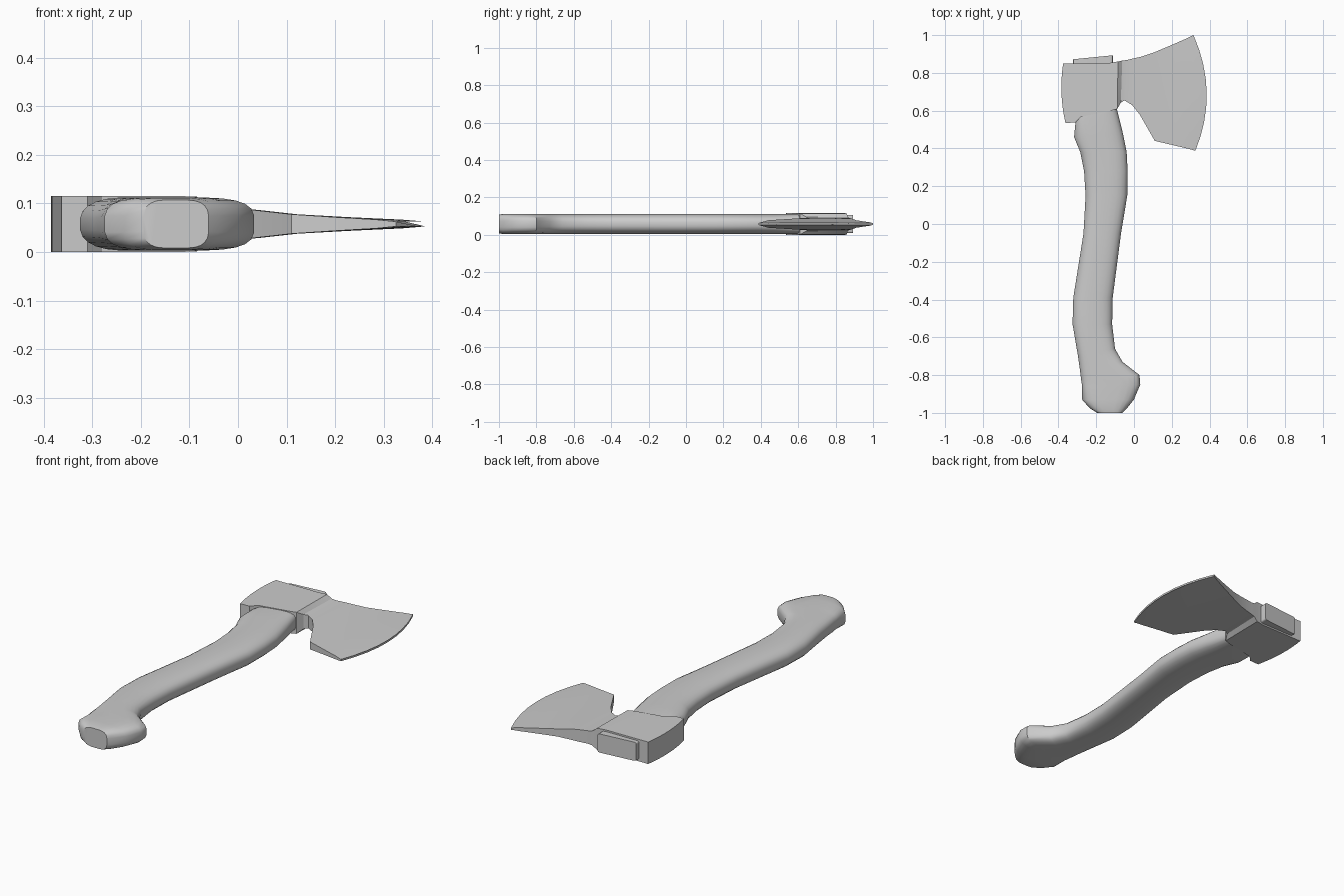
import bpy, bmesh, math

ZC = 0.0575  # mid-plane height shared by all parts


def loft(name, rings, closed_caps=True, angle=35):
    """Skin a list of equal-length closed rings and cap both ends."""
    bm = bmesh.new()
    vr = [[bm.verts.new(p) for p in r] for r in rings]
    n = len(vr[0])
    for a, b in zip(vr, vr[1:]):
        for i in range(n):
            j = (i + 1) % n
            bm.faces.new((a[i], a[j], b[j], b[i]))
    bm.faces.new(vr[0])
    bm.faces.new(vr[-1])
    bmesh.ops.recalc_face_normals(bm, faces=bm.faces)
    me = bpy.data.meshes.new(name)
    bm.to_mesh(me)
    bm.free()
    ob = bpy.data.objects.new(name, me)
    bpy.context.collection.objects.link(ob)
    bpy.ops.object.select_all(action='DESELECT')
    ob.select_set(True)
    bpy.context.view_layer.objects.active = ob
    bpy.ops.object.shade_smooth_by_angle(angle=math.radians(angle))
    return ob


def oval(yl, xl, yr, xr, half, power, n=24):
    """Squarish oval spanning xl..xr, optionally tilted in y."""
    ring = []
    for i in range(n):
        a = 2 * math.pi * (i + 0.5) / n
        c, s = math.cos(a), math.sin(a)
        u = math.copysign(abs(c) ** (2 / power), c)
        v = math.copysign(abs(s) ** (2 / power), s)
        t = (u + 1) / 2
        ring.append((xl + (xr - xl) * t, yl + (yr - yl) * t, ZC + half * v))
    return ring


# Handle: left y, left x, right y, right x, half thickness, squareness
handle = [
    (-1.00, -0.195, -1.00, -0.06, 0.050, 3.5),
    (-0.975, -0.235, -0.98, -0.04, 0.054, 3.5),
    (-0.93, -0.275, -0.93, 0.00, 0.055, 3.5),
    (-0.86, -0.275, -0.85, 0.034, 0.055, 3.5),
    (-0.83, -0.28, -0.80, 0.03, 0.055, 3.5),
    (-0.77, -0.287, -0.73, -0.06, 0.055, 3),
    (-0.70, -0.297, -0.66, -0.10, 0.055, 2.8),
    (-0.53, -0.326, -0.53, -0.115, 0.055, 2.6),
    (-0.39, -0.322, -0.39, -0.112, 0.055, 2.6),
    (-0.05, -0.268, -0.05, -0.068, 0.055, 2.6),
    (0.15, -0.257, 0.15, -0.035, 0.055, 2.6),
    (0.28, -0.265, 0.28, -0.033, 0.055, 2.6),
    (0.38, -0.285, 0.38, -0.038, 0.055, 2.6),
    (0.46, -0.318, 0.48, -0.058, 0.055, 2.8),
    (0.54, -0.31, 0.60, -0.088, 0.055, 3.5),
    (0.60, -0.29, 0.66, -0.10, 0.052, 5),
]
loft("handle", [oval(*s) for s in handle])

# Squared end of the handle showing above the eye of the head
loft("handle_tip", [oval(yl, -0.322, yr, -0.112, 0.049, 16)
                    for yl, yr in ((0.70, 0.70), (0.872, 0.893))])


def column(xt, yt, xb, yb, half, bulge, n=8):
    """Upright slice of the head: bowed top-to-bottom line, mirrored in z."""
    line = []
    for i in range(n + 1):
        t = i / n
        line.append((xt + (xb - xt) * t + bulge * 4 * t * (1 - t),
                     yt + (yb - yt) * t))
    up = [(x, y, ZC + half) for x, y in line]
    return up + [(x, y, ZC - half) for x, y in reversed(line)]


# Head: top x, top y, bottom x, bottom y, half thickness, bow
head = [
    (-0.375, 0.85, -0.363, 0.535, 0.0575, -0.015),
    (-0.322, 0.85, -0.31, 0.537, 0.0575, 0),
    (-0.28, 0.851, -0.28, 0.568, 0.0575, 0),
    (-0.13, 0.853, -0.12, 0.60, 0.0575, 0),
    (-0.085, 0.86, -0.088, 0.61, 0.0565, 0),
    (-0.062, 0.865, -0.07, 0.642, 0.038, 0),
    (-0.04, 0.868, -0.05, 0.654, 0.034, 0),
    (0.00, 0.877, -0.01, 0.63, 0.032, 0),
    (0.04, 0.886, 0.03, 0.58, 0.029, 0.005),
    (0.11, 0.91, 0.11, 0.44, 0.020, 0.012),
    (0.20, 0.948, 0.20, 0.419, 0.014, 0.03),
    (0.28, 0.983, 0.285, 0.399, 0.009, 0.055),
    (0.315, 1.00, 0.325, 0.388, 0.005, 0.065),
]
loft("axe_head", [column(*s) for s in head], angle=25)
